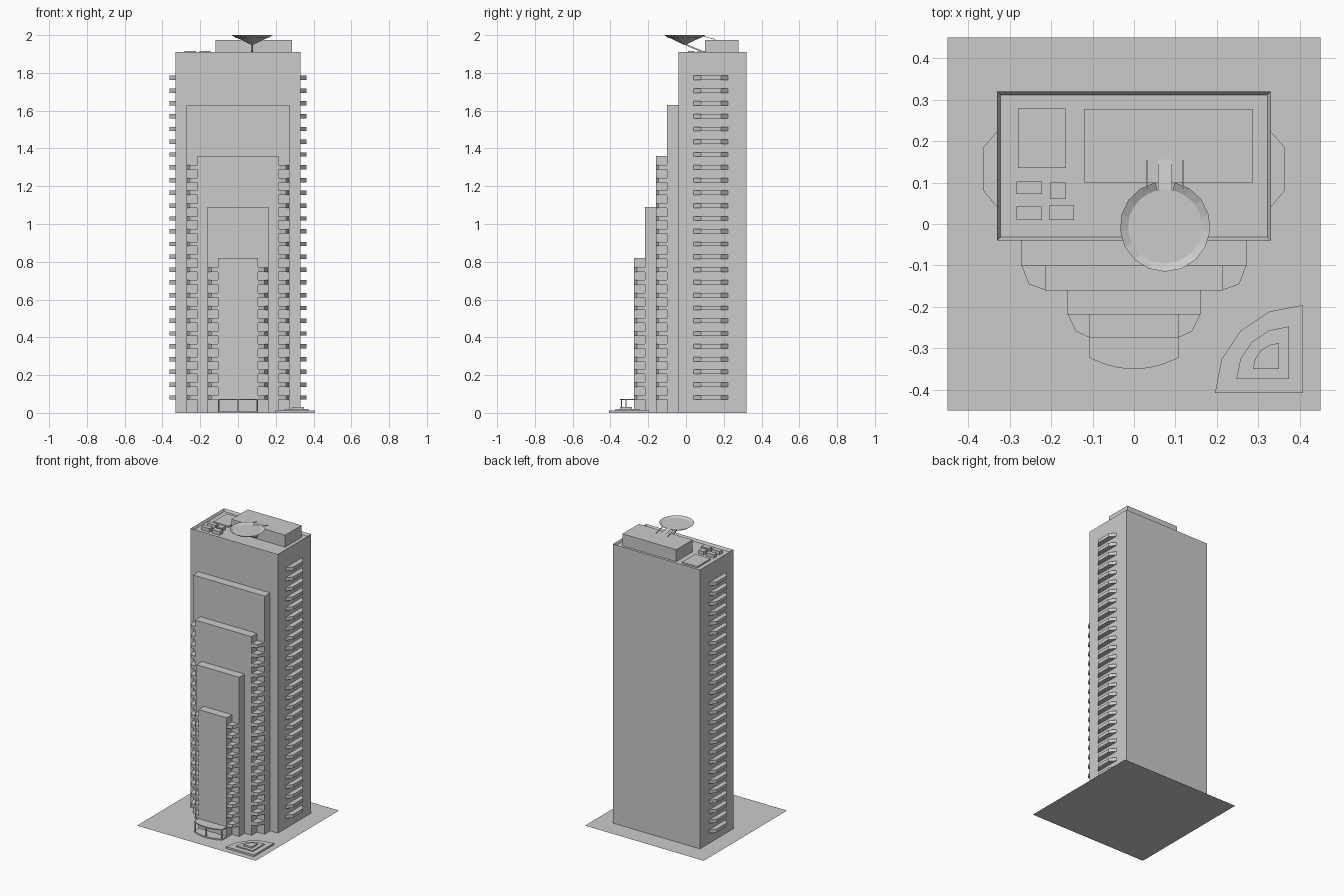
import bpy, bmesh, math
from mathutils import Vector

old = bpy.data.objects.get("Cube")
if old:
    bpy.data.objects.remove(old, do_unlink=True)

grey = bpy.data.materials.new("concrete grey")
grey.use_nodes = True
grey.diffuse_color = (0.6, 0.6, 0.6, 1)
grey.node_tree.nodes["Principled BSDF"].inputs["Base Color"].default_value = (0.6, 0.6, 0.6, 1)


def finish(name, bm, tidy=True):
    if tidy:
        bmesh.ops.recalc_face_normals(bm, faces=bm.faces[:])
    mesh = bpy.data.meshes.new(name)
    bm.to_mesh(mesh)
    bm.free()
    mesh.materials.append(grey)
    obj = bpy.data.objects.new(name, mesh)
    bpy.context.collection.objects.link(obj)
    return obj


def add_prism(bm, outline, z0, z1):
    base = bm.faces.new([bm.verts.new((x, y, z0)) for x, y in outline])
    up = bmesh.ops.extrude_face_region(bm, geom=[base], use_keep_orig=True)["geom"]
    bmesh.ops.translate(bm, vec=(0, 0, z1 - z0), verts=[v for v in up if isinstance(v, bmesh.types.BMVert)])
    return next(f for f in up if isinstance(f, bmesh.types.BMFace))


def rect(x0, x1, y0, y1):
    return [(x0, y0), (x1, y0), (x1, y1), (x0, y1)]


def prism(name, outline, z0, z1):
    bm = bmesh.new()
    add_prism(bm, outline, z0, z1)
    return finish(name, bm)


def bar(name, start, end, width):
    # square bar between two points
    a, b = Vector(start), Vector(end)
    bm = bmesh.new()
    bmesh.ops.create_cube(bm, size=1)
    bmesh.ops.scale(bm, vec=(width, width, (b - a).length), verts=bm.verts)
    obj = finish(name, bm)
    obj.location = (a + b) / 2
    obj.rotation_mode = 'QUATERNION'
    obj.rotation_quaternion = (b - a).to_track_quat('Z', 'Y')
    return obj


# Ground sheet
bm = bmesh.new()
bm.faces.new([bm.verts.new((x, y, 0)) for x, y in rect(-0.45, 0.45, -0.45, 0.45)])
finish("ground_sheet", bm, tidy=False)

# Main tower with a sunken roof behind a parapet
ROOF, PARAPET = 1.893, 1.91
bm = bmesh.new()
top = add_prism(bm, rect(-0.33, 0.33, -0.04, 0.32), 0, PARAPET)
bmesh.ops.recalc_face_normals(bm, faces=bm.faces[:])
bmesh.ops.inset_region(bm, faces=[top], thickness=0.012)
bmesh.ops.translate(bm, vec=(0, 0, ROOF - PARAPET), verts=top.verts)
finish("main_tower", bm)

# Stepped front tiers, tallest first: half width, front, back, height
tiers = [(0.272, -0.1, -0.04, 1.63), (0.215, -0.16, -0.1, 1.36),
         (0.162, -0.218, -0.16, 1.09), (0.107, -0.275, -0.218, 0.82)]
for i, (w, front, back, height) in enumerate(tiers):
    prism(f"front_tier_{i + 1}", rect(-w, w, front, back), 0, height)

# Stacks of balconies, mirrored on both sides
stacks = {
    "side_balconies": ([(0.33, 0.04), (0.363, 0.08), (0.363, 0.185), (0.33, 0.223)], 26),
    "upper_corner_balconies": ([(0.215, -0.1), (0.215, -0.159), (0.254, -0.145), (0.271, -0.1)], 19),
    "lower_corner_balconies": ([(0.107, -0.218), (0.107, -0.274), (0.14, -0.259), (0.16, -0.218)], 11),
}
for name, (outline, count) in stacks.items():
    for side, sign in (("left", 1), ("right", -1)):
        bm = bmesh.new()
        for k in range(count):
            z = 0.07 + k * 0.0677
            add_prism(bm, [(sign * x, y) for x, y in outline], z, z + 0.023)
        finish(f"{side}_{name}", bm)

# Roof plant room, hatch and vents
prism("plant_room", rect(-0.12, 0.287, 0.1, 0.277), ROOF, 1.975)
prism("roof_hatch", rect(-0.28, -0.165, 0.135, 0.278), ROOF, 1.903)
vents = [(-0.283, -0.222, 0.072, 0.102), (-0.203, -0.164, 0.06, 0.1),
         (-0.283, -0.222, 0.01, 0.042), (-0.205, -0.145, 0.01, 0.045)]
for i, v in enumerate(vents):
    prism(f"roof_vent_{i + 1}", rect(*v), ROOF, 1.917)

# Landing pad: disc on a cone, flared safety rim open at the walkway
PX, PY, SIDES = 0.075, -0.006, 16
bm = bmesh.new()
bmesh.ops.create_cone(bm, cap_ends=True, segments=SIDES, radius1=0.008, radius2=0.09, depth=0.04)
finish("landing_pad", bm).location = (PX, PY, 1.97)

bm = bmesh.new()
rows = []
for k in range(SIDES + 1):
    a = math.radians(102 + k * 336 / SIDES)
    rows.append([bm.verts.new((PX + r * math.cos(a), PY + r * math.sin(a), z))
                 for r, z in ((0.088, 1.989), (0.109, 2.0), (0.088, 1.986))])
for p, q in zip(rows, rows[1:]):
    for j in range(3):
        n = (j + 1) % 3
        bm.faces.new((p[j], p[n], q[n], q[j]))
bm.faces.new(rows[0])
bm.faces.new(rows[-1][::-1])
finish("safety_rim", bm)

# Pad walkway, rails and supporting arm
bm = bmesh.new()
corners = [(0.058, 0.07, 1.99), (0.092, 0.07, 1.99), (0.092, 0.155, 1.977), (0.058, 0.155, 1.977)]
deck = bm.faces.new([bm.verts.new(c) for c in corners])
bmesh.ops.solidify(bm, geom=[deck], thickness=0.004)
finish("pad_walkway", bm)
for side, x in (("left", 0.118), ("right", 0.032)):
    bar(f"{side}_walkway_rail", (x, 0.085, 1.996), (x, 0.155, 1.977), 0.003)
bar("pad_arm", (PX, PY, 1.952), (PX, 0.105, 1.905), 0.008)

# Entrance porch: step, posts and bowed canopy
bow = [(0.107 * t, -0.35 + 0.027 * t * t) for t in (-1, -0.67, -0.33, 0, 0.33, 0.67, 1)]
porch = bow + [(0.107, -0.275), (-0.107, -0.275)]
prism("porch_step", porch, 0, 0.008)
prism("porch_canopy", porch, 0.067, 0.074)
for i, (x, y) in enumerate([(-0.1, -0.318), (0, -0.342), (0.1, -0.318)]):
    bar(f"porch_post_{i + 1}", (x, y, 0), (x, y, 0.07), 0.006)

# Quarter-round garden terraces
for i, (corner, radius, z0, z1) in enumerate([(0.408, 0.213, 0, 0.013), (0.374, 0.127, 0.013, 0.02),
                                              (0.35, 0.063, 0.02, 0.03)]):
    arc = [(corner + radius * math.cos(a), -corner + radius * math.sin(a))
           for a in (math.radians(90 + 22.5 * k) for k in range(5))]
    prism(f"garden_terrace_{i + 1}", [(corner, -corner)] + arc, z0, z1)
